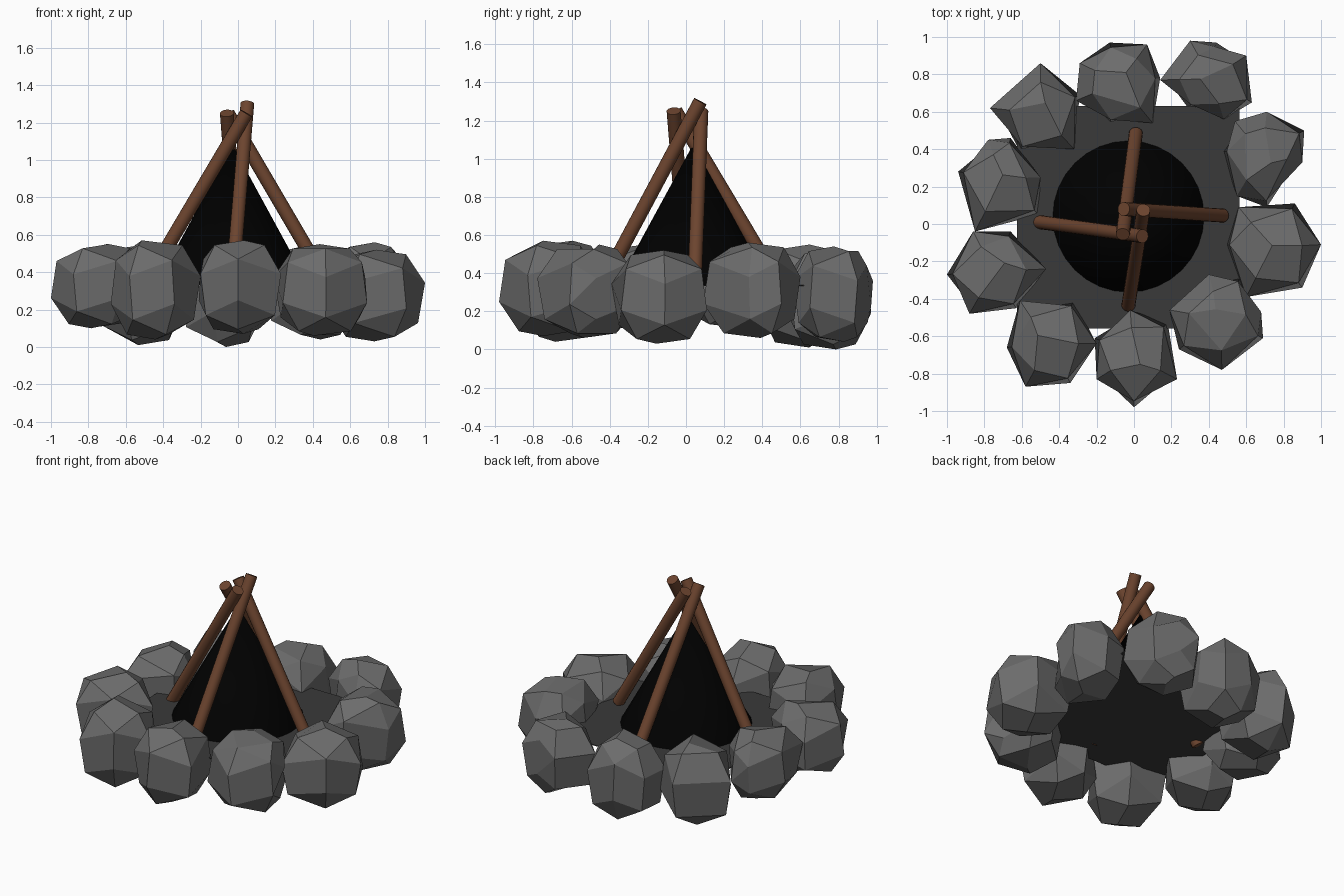
import bpy, bmesh, math, random
from mathutils import Vector

if "Cube" in bpy.data.objects:
    bpy.data.objects.remove(bpy.data.objects["Cube"])

random.seed(5)


def material(name, rgb):
    m = bpy.data.materials.new(name)
    m.diffuse_color = (*rgb, 1)
    m.use_nodes = True
    m.node_tree.nodes["Principled BSDF"].inputs["Base Color"].default_value = m.diffuse_color
    return m


STONE = material("stone grey", (0.15, 0.15, 0.15))
ASH = material("dark ash", (0.042, 0.042, 0.042))
SOOT = material("soot black", (0.0, 0.0, 0.0))
WOOD = material("brown wood", (0.15, 0.058, 0.028))


def add_object(name, bm, mat, smooth=False):
    me = bpy.data.meshes.new(name)
    bmesh.ops.recalc_face_normals(bm, faces=bm.faces)
    bm.to_mesh(me)
    bm.free()
    me.materials.append(mat)
    ob = bpy.data.objects.new(name, me)
    bpy.context.collection.objects.link(ob)
    if smooth:
        bpy.ops.object.select_all(action='DESELECT')
        ob.select_set(True)
        bpy.context.view_layer.objects.active = ob
        bpy.ops.object.shade_smooth_by_angle(angle=math.radians(40))
    return ob


def cone(name, mat, bottom, top, r1, r2, sides):
    a, b = Vector(bottom), Vector(top)
    bm = bmesh.new()
    bmesh.ops.create_cone(bm, cap_ends=True, segments=sides, radius1=r1,
                          radius2=r2, depth=(b - a).length)
    rot = (b - a).to_track_quat('Z', 'Y').to_matrix().to_4x4()
    bmesh.ops.transform(bm, matrix=rot, verts=bm.verts)
    bmesh.ops.translate(bm, vec=(a + b) / 2, verts=bm.verts)
    return add_object(name, bm, mat, True)


def stone(name, z0, z1, outline):
    """Hull of a plan outline at mid height with smaller rings above and below."""
    pts = [Vector((x, y, 0)) for x, y in outline]
    n = len(pts)
    c = sum(pts, Vector()) / n
    h = z1 - z0
    up = Vector((0, 0, 1))
    bm = bmesh.new()
    for i, p in enumerate(pts):
        if i % 2:       # shoulder low, corner high
            bm.verts.new(p + up * (z0 + h * 0.36))
            bm.verts.new(c + (p - c) * 0.88 + up * (z0 + h * 0.80))
            bm.verts.new(c + (p - c) * 0.62 + up * (z0 + h * 0.05))
        else:           # shoulder high, corner low
            bm.verts.new(p + up * (z0 + h * 0.64))
            bm.verts.new(c + (p - c) * 0.62 + up * (z0 + h * 0.95))
            bm.verts.new(c + (p - c) * 0.86 + up * (z0 + h * 0.20))
    for z in (z0, z1):
        off = Vector((random.uniform(-.06, .06), random.uniform(-.06, .06), z))
        bm.verts.new(c + off)
    hull = bmesh.ops.convex_hull(bm, input=bm.verts[:])
    inner = {v for v in hull["geom_interior"] if isinstance(v, bmesh.types.BMVert)}
    bmesh.ops.delete(bm, geom=list(inner), context='VERTS')
    bmesh.ops.dissolve_limit(bm, angle_limit=math.radians(22),
                             verts=bm.verts[:], edges=bm.edges[:])
    add_object(name, bm, STONE)


# Ring of stones: bottom, top, plan outline
stones = [
    (.0, .53, [(-.29, .86), (-.13, .97), (.07, .96), (.14, .78), (.1, .54),
               (-.13, .53), (-.31, .66)]),
    (.04, .54, [(.3, .98), (.44, .97), (.6, .9), (.63, .65), (.48, .56),
                (.29, .62), (.14, .77)]),
    (.06, .56, [(.71, .6), (.91, .5), (.9, .33), (.71, .09), (.55, .15),
                (.47, .39), (.54, .55)]),
    (.03, .52, [(.56, .09), (.86, .11), (1, -.11), (.9, -.34), (.6, -.39), (.48, -.11)]),
    (.06, .55, [(.4, -.27), (.57, -.28), (.68, -.47), (.69, -.61), (.47, -.78),
                (.24, -.67), (.19, -.46)]),
    (.07, .57, [(-.02, -.46), (.18, -.53), (.23, -.83), (0, -.98), (-.2, -.83), (-.21, -.61)]),
    (.04, .57, [(-.61, -.41), (-.32, -.41), (-.2, -.64), (-.34, -.85), (-.58, -.87),
                (-.68, -.66)]),
    (.10, .55, [(-.86, -.04), (-.66, -.04), (-.47, -.24), (-.63, -.45), (-.88, -.48),
                (-1, -.27)]),
    (.11, .55, [(-.78, .45), (-.66, .46), (-.5, .25), (-.51, .05), (-.85, -.04), (-.94, .28)]),
    (.01, .55, [(-.5, .86), (-.29, .69), (-.32, .4), (-.61, .39), (-.77, .62)]),
]
for i, (z0, z1, outline) in enumerate(stones, 1):
    stone(f"ring_stone_{i}", z0, z1, outline)

# Ash bed: thin square plate, its corners hidden in the stones
bm = bmesh.new()
bmesh.ops.create_cube(bm, size=1)
bmesh.ops.scale(bm, vec=(1.19, 1.19, .006), verts=bm.verts)
bmesh.ops.translate(bm, vec=(-.03, .035, .335), verts=bm.verts)
add_object("ash_bed", bm, ASH)

# Charred core
cone("charred_cone", SOOT, (-.03, .04, .337), (-.03, .04, 1.08), .405, 0, 32)

# Leaning sticks
sticks = {
    "front": ((-.03, -.435, .345), (.05, .075, 1.30)),
    "back": ((.01, .485, .345), (-.06, -.055, 1.25)),
    "left": ((-.505, .01, .32), (.045, -.065, 1.25)),
    "right": ((.475, .045, .345), (-.055, .08, 1.25)),
}
for side, (a, b) in sticks.items():
    cone(f"{side}_stick", WOOD, a, b, .037, .037, 16)
